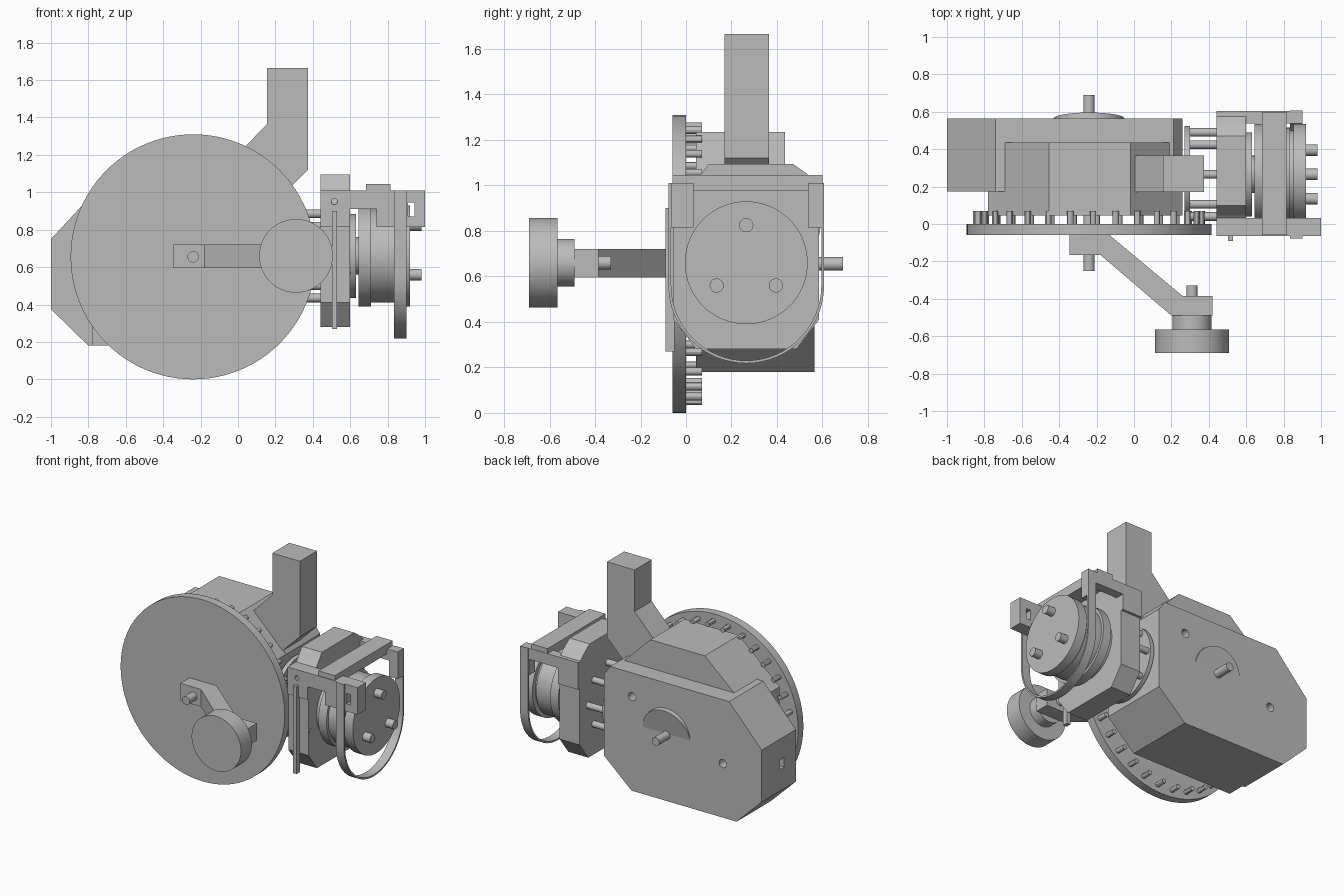
import bpy, bmesh, math
from mathutils import Vector, Matrix

cube = bpy.data.objects.get("Cube")
if cube:
    bpy.data.objects.remove(cube, do_unlink=True)

grey = bpy.data.materials.new("plain_grey")
grey.use_nodes = True
grey.diffuse_color = (0.5, 0.5, 0.5, 1)
grey.node_tree.nodes["Principled BSDF"].inputs["Base Color"].default_value = (0.5, 0.5, 0.5, 1)


def place(axis, u, v, w):
    """Point from profile coordinates u, v and depth w along the axis."""
    return Vector({"x": (w, u, v), "y": (u, w, v), "z": (u, v, w)}[axis])


def finish(name, bm, smooth=False):
    bmesh.ops.recalc_face_normals(bm, faces=bm.faces)
    mesh = bpy.data.meshes.new(name)
    bm.to_mesh(mesh)
    bm.free()
    ob = bpy.data.objects.new(name, mesh)
    bpy.context.collection.objects.link(ob)
    mesh.materials.append(grey)
    if smooth:
        bpy.ops.object.select_all(action="DESELECT")
        ob.select_set(True)
        bpy.context.view_layer.objects.active = ob
        bpy.ops.object.shade_smooth_by_angle(angle=math.radians(30))
    return ob


def prism(name, pts, axis, start, end, smooth=False):
    bm = bmesh.new()
    rings = [[bm.verts.new(place(axis, u, v, w)) for u, v in pts] for w in (start, end)]
    bm.faces.new(rings[0])
    bm.faces.new(rings[1])
    for i in range(len(pts)):
        j = (i + 1) % len(pts)
        bm.faces.new((rings[0][i], rings[0][j], rings[1][j], rings[1][i]))
    return finish(name, bm, smooth)


def box(name, x0, x1, y0, y1, z0, z1):
    return prism(name, [(x0, y0), (x1, y0), (x1, y1), (x0, y1)], "z", z0, z1)


def cylinder(name, axis, u, v, radius, start, end, sides=24):
    turn = [2 * math.pi * i / sides for i in range(sides)]
    pts = [(u + radius * math.cos(t), v + radius * math.sin(t)) for t in turn]
    return prism(name, pts, axis, start, end, True)


def cut(target, cutter):
    cutter.hide_render = True
    cutter.hide_viewport = True
    cutter.display_type = "WIRE"
    mod = target.modifiers.new("hole", "BOOLEAN")
    mod.object = cutter
    mod.operation = "DIFFERENCE"
    mod.solver = "EXACT"
    # Bake the hole so the cutter can go
    graph = bpy.context.evaluated_depsgraph_get()
    mesh = bpy.data.meshes.new_from_object(target.evaluated_get(graph))
    target.modifiers.clear()
    target.data = mesh
    bpy.data.objects.remove(cutter, do_unlink=True)


WX, WZ = -0.24, 0.655      # wheel axis
DY, DZ = 0.265, 0.66       # drum axis

# Large pin wheel
cylinder("wheel", "y", WX, WZ, 0.655, -0.06, 0.0, 96)
for i in range(31):
    t = math.radians(88) + 2 * math.pi * i / 31
    cylinder(f"wheel_pin_{i + 1}", "y", WX + 0.605 * math.cos(t), WZ + 0.605 * math.sin(t),
             0.017, -0.01, 0.07, 12)
cylinder("axle", "y", WX, WZ, 0.03, -0.25, 0.69)

# Gear housing: inner block and back block
prism("housing_inner", [(-0.78, 0.18), (0.04, 0.18), (0.26, 0.375), (0.26, 0.96), (-0.02, 1.235),
                        (-0.455, 1.235), (-0.78, 0.95)], "y", 0.045, 0.435)
back = prism("housing_back", [(-1, 0.375), (-0.8, 0.18), (0.04, 0.18), (0.26, 0.375), (0.26, 0.96),
                              (0.21, 1.03), (-0.74, 1.03), (-1, 0.75)], "y", 0.175, 0.565)
for x, z in ((0.035, 0.86), (-0.69, 0.57)):
    cut(back, cylinder("cutter", "y", x, z, 0.03, 0.45, 0.7))
cut(back, box("cutter", -1.1, -0.93, 0.31, 0.36, 0.53, 0.6))

# Tilted cap standing slightly proud of the back
cap = cylinder("tilted_cap", "y", 0, 0, 0.19, -0.04, 0.0, 48)
cap.data.transform(Matrix.Translation((WX, 0.563, WZ)) @ Matrix.Rotation(math.radians(-10), 4, "X"))

# Bent post
prism("post", [(0.155, 1.665), (0.375, 1.665), (0.375, 1.12), (0.1, 0.845), (-0.12, 1.08),
               (0.155, 1.365)], "y", 0.17, 0.365)

# Crank and knob
prism("crank", [(-0.345, -0.06), (-0.13, -0.06), (0.26, -0.385), (0.42, -0.385), (0.42, -0.49),
                (0.2, -0.49), (-0.18, -0.165), (-0.345, -0.165)], "z", 0.595, 0.72)
cylinder("knob_pin", "y", 0.31, 0.66, 0.03, -0.5, -0.33)
cylinder("knob_neck", "y", 0.31, 0.66, 0.105, -0.565, -0.49, 48)
cylinder("knob", "y", 0.31, 0.66, 0.197, -0.69, -0.565, 64)

# Pinion pins beside the bearing block
for i in range(8):
    t = math.pi / 4 * i
    cylinder(f"pinion_pin_{i + 1}", "x", DY + 0.225 * math.cos(t), DZ + 0.225 * math.sin(t),
             0.023, 0.27, 0.46, 16)
cylinder("pinion_plate", "x", DY, DZ, 0.26, 0.27, 0.3, 64)

# Bearing block with chamfered outline
block = prism("bearing_block", [(-0.055, 0.41), (0.045, 0.28), (0.485, 0.28), (0.585, 0.41),
                                (0.585, 1.0), (0.54, 1.045), (0.47, 1.095), (0.1, 1.095),
                                (0.045, 1.02), (-0.055, 0.93)], "x", 0.44, 0.6)
cylinder("block_pin", "x", -0.03, 0.58, 0.017, 0.59, 0.605, 16)
box("front_rod", 0.502, 0.53, -0.09, -0.05, 0.27, 0.9)

# Drum with flanges
for name, radius, x0, x1 in (("drum_collar", 0.225, 0.59, 0.632), ("shaft", 0.1, 0.6, 0.9),
                             ("inner_flange", 0.27, 0.645, 0.71), ("drum", 0.25, 0.71, 0.835),
                             ("drum_core", 0.235, 0.83, 0.86), ("outer_flange", 0.27, 0.852, 0.92)):
    cylinder(name, "x", DY, DZ, radius, x0, x1, 64)
for i, (y, z) in enumerate(((DY, 0.825), (0.135, 0.56), (0.395, 0.56))):
    cylinder(f"drum_pin_{i + 1}", "x", y, z, 0.031, 0.91, 0.98)

# Clamp frame: front bar, back bar, cross bar
front = prism("front_bar", [(0.44, 0.815), (0.6, 0.815), (0.6, 0.91), (0.74, 0.91), (0.74, 0.815),
                            (1.0, 0.815), (1.0, 1.01), (0.44, 1.01)], "y", -0.065, 0.032)
cut(front, box("cutter", 0.91, 0.945, -0.1, 0.1, 0.87, 0.945))
cut(front, cylinder("cutter", "y", 0.515, 0.95, 0.016, -0.1, 0.0, 16))
prism("back_bar", [(0.44, 0.815), (0.6, 0.815), (0.6, 0.93), (0.83, 0.93), (0.83, 0.815),
                   (0.9, 0.815), (0.9, 1.01), (0.44, 1.01)], "y", 0.537, 0.603)
box("cross_bar", 0.685, 0.815, -0.06, 0.6, 0.975, 1.045)

# Hanging strap
arc = [math.pi + math.pi * i / 32 for i in range(33)]


def strap_side(radius):
    curve = [(DY + radius * math.cos(t), 0.56 + radius * math.sin(t)) for t in arc]
    return [(DY - radius, 1.01)] + curve + [(DY + radius, 1.01)]


prism("strap", strap_side(0.342) + strap_side(0.33)[::-1], "x", 0.835, 0.9, True)
